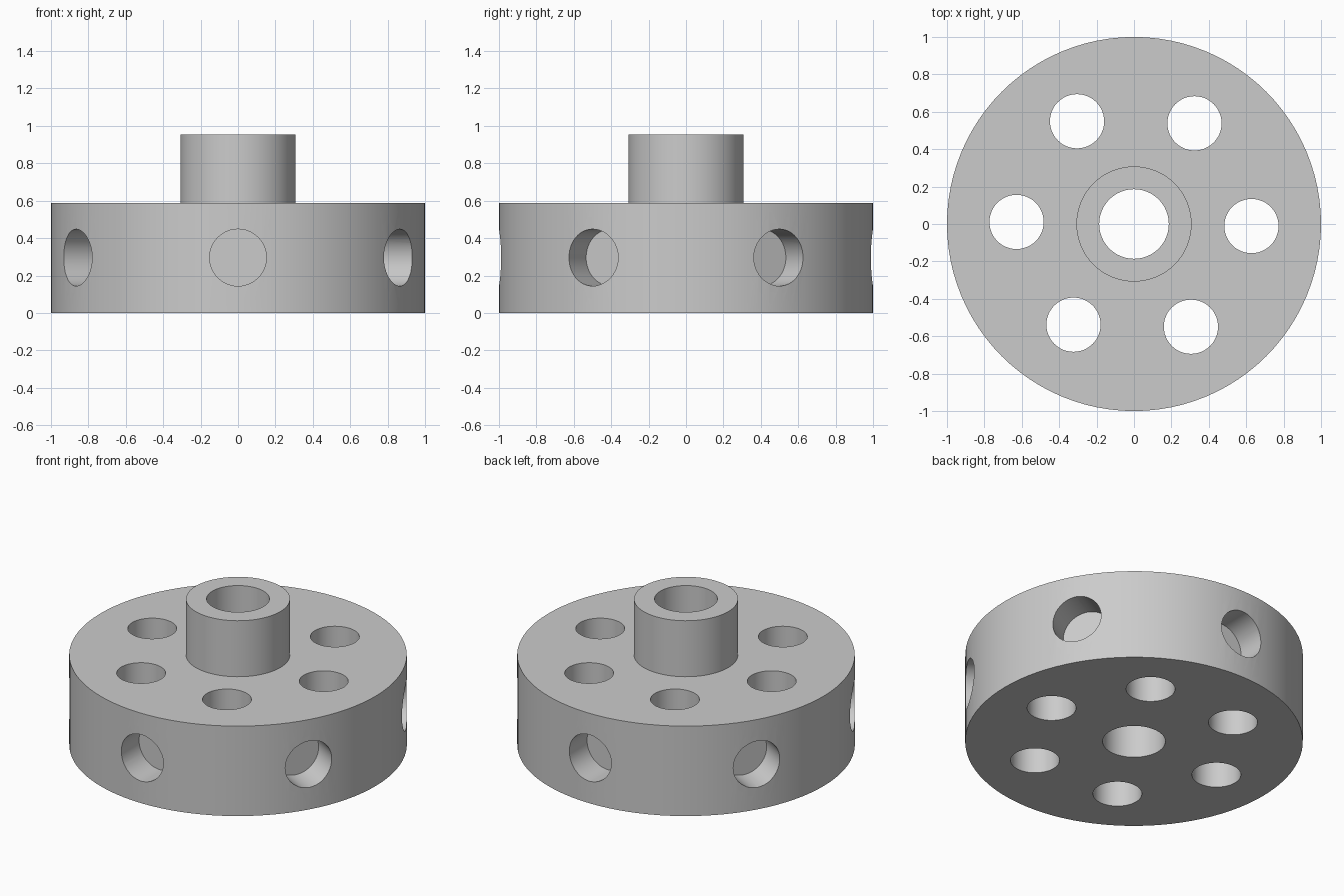
import bpy, math
from mathutils import Vector

cube = bpy.data.objects.get("Cube")
if cube:
    bpy.data.objects.remove(cube, do_unlink=True)

DISC_H, HUB_H = 0.588, 0.954
HOLE_Z = 0.296

metal = bpy.data.materials.new("grey metal")
metal.use_nodes = True
grey = (0.6, 0.6, 0.6, 1)
metal.diffuse_color = grey
metal.node_tree.nodes["Principled BSDF"].inputs["Base Color"].default_value = grey


def cylinder(name, radius, start, end, sides):
    """Cylinder running between two points."""
    start, end = Vector(start), Vector(end)
    axis = end - start
    bpy.ops.mesh.primitive_cylinder_add(
        vertices=sides, radius=radius, depth=axis.length,
        location=(start + end) / 2, rotation=axis.to_track_quat("Z", "Y").to_euler())
    obj = bpy.context.object
    obj.name = name
    obj.data.materials.append(metal)
    return obj


def boolean(target, tool, operation):
    """Apply a boolean and discard the tool."""
    mod = target.modifiers.new("boolean", "BOOLEAN")
    mod.operation, mod.solver, mod.object = operation, "EXACT", tool
    bpy.context.view_layer.objects.active = target
    bpy.ops.object.modifier_apply(modifier=mod.name)
    bpy.data.objects.remove(tool, do_unlink=True)


# Disc with raised hub
wheel = cylinder("hubbed_disc", 1.0, (0, 0, 0), (0, 0, DISC_H), 96)
hub = cylinder("hub", 0.308, (0, 0, 0.1), (0, 0, HUB_H), 64)
boolean(wheel, hub, "UNION")

# Central bore
boolean(wheel, cylinder("bore", 0.186, (0, 0, -0.1), (0, 0, 1.1), 64), "DIFFERENCE")

for i in range(6):
    # Through holes in the face
    a = math.radians(60 * i - 1)
    x, y = 0.628 * math.cos(a), 0.628 * math.sin(a)
    boolean(wheel, cylinder("face_hole", 0.145, (x, y, -0.1), (x, y, 0.8), 48), "DIFFERENCE")

    # Blind flat-bottomed holes in the rim
    b = math.radians(60 * i + 30)
    c, s = math.cos(b), math.sin(b)
    boolean(wheel, cylinder("rim_hole", 0.152, (0.805 * c, 0.805 * s, HOLE_Z),
                            (1.1 * c, 1.1 * s, HOLE_Z), 48), "DIFFERENCE")

bpy.ops.object.select_all(action="DESELECT")
wheel.select_set(True)
bpy.context.view_layer.objects.active = wheel
bpy.ops.object.shade_smooth_by_angle(angle=math.radians(30))
